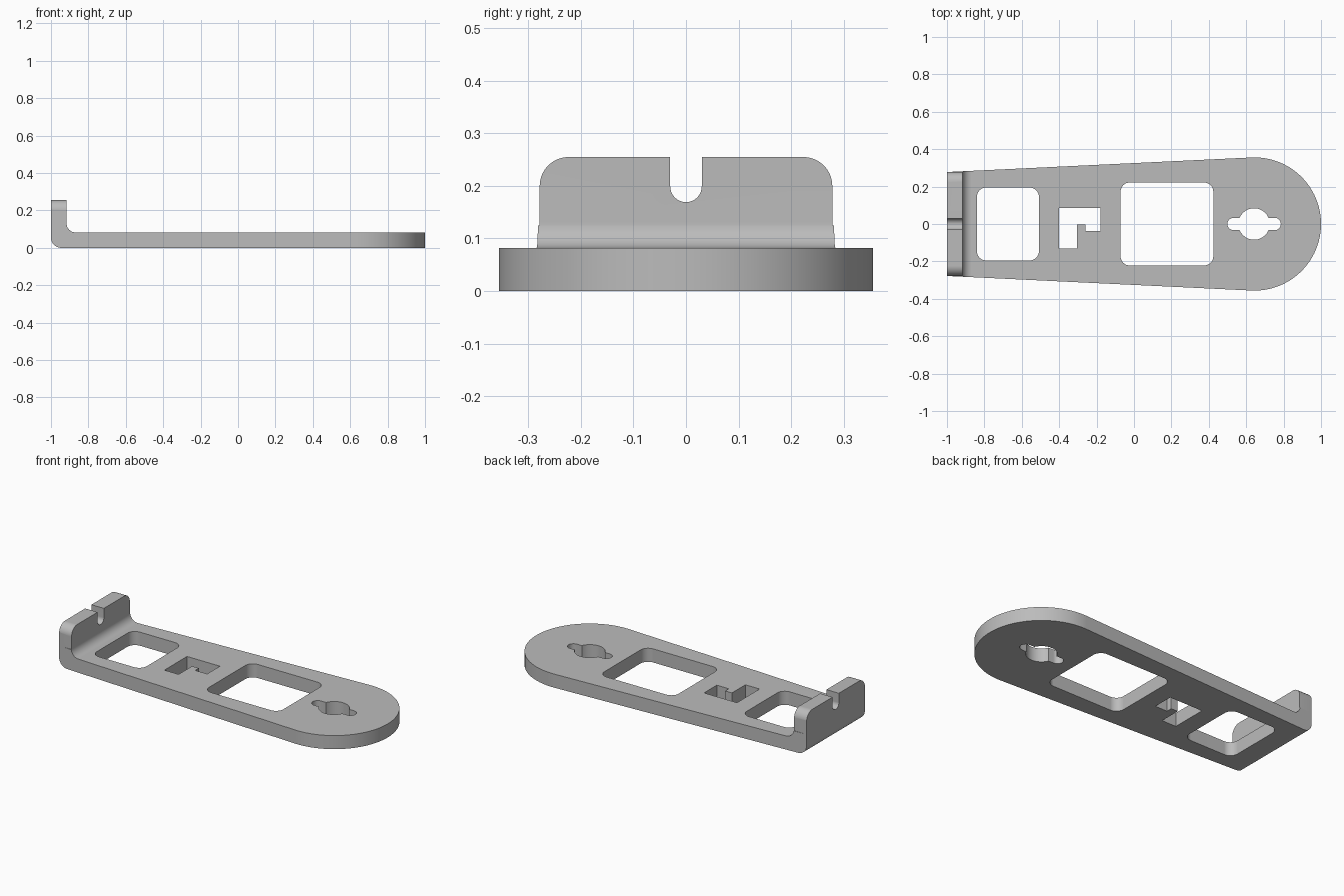
import bpy
from math import sin, cos, asin, radians
from mathutils import Vector

if "Cube" in bpy.data.objects:
    bpy.data.objects.remove(bpy.data.objects["Cube"])

THICK, HEIGHT = 0.082, 0.255
END_X, END_R, TAIL_W = 0.644, 0.356, 0.277

grey = bpy.data.materials.new("plain grey")
grey.use_nodes = True
grey.diffuse_color = (0.5, 0.5, 0.5, 1)
grey.node_tree.nodes["Principled BSDF"].inputs["Base Color"].default_value = (0.5, 0.5, 0.5, 1)


def arc(cx, cy, r, start, end, n=10):
    angles = [radians(start + (end - start) * i / n) for i in range(n + 1)]
    return [(cx + r * cos(a), cy + r * sin(a)) for a in angles]


def rounded_rect(x0, x1, half, r):
    return (arc(x1 - r, half - r, r, 0, 90) + arc(x0 + r, half - r, r, 90, 180)
            + arc(x0 + r, r - half, r, 180, 270) + arc(x1 - r, r - half, r, 270, 360))


def prism(name, outline, axis, low, high):
    """Extrude a closed 2D outline along the given axis."""
    place = {"x": lambda a, b, d: (d, a, b),
             "y": lambda a, b, d: (a, d, b),
             "z": lambda a, b, d: (a, b, d)}[axis]
    n = len(outline)
    verts = [place(a, b, d) for d in (low, high) for a, b in outline]
    faces = [list(range(n))[::-1], list(range(n, 2 * n))]
    faces += [(i, (i + 1) % n, n + (i + 1) % n, n + i) for i in range(n)]
    if axis == "y":
        faces = [tuple(reversed(f)) for f in faces]
    mesh = bpy.data.meshes.new(name)
    mesh.from_pydata(verts, [], faces)
    ob = bpy.data.objects.new(name, mesh)
    bpy.context.collection.objects.link(ob)
    return ob


def combine(target, tool, operation):
    bpy.context.view_layer.objects.active = target
    mod = target.modifiers.new(operation, "BOOLEAN")
    mod.operation, mod.solver, mod.object = operation, "EXACT", tool
    bpy.ops.object.modifier_apply(modifier=mod.name)
    bpy.data.objects.remove(tool)


# Bent strip: flat plate with a short upright lip, rounded at the bend
lip_x, bend, fillet = -0.917, 0.055, 0.05
side = [(1.1, 0), (1.1, THICK)]
side += arc(lip_x + fillet, THICK + fillet, fillet, 270, 180)
side += [(lip_x, HEIGHT), (-1, HEIGHT)]
side += arc(-1 + bend, bend, bend, 180, 270)
bracket = prism("bracket", side[::-1], "y", -0.5, 0.5)

# Tapered outline with a round end
tilt = 90 + asin((END_R - TAIL_W) / (1 + END_X)) * 57.3
plan = arc(END_X, 0, END_R, -tilt, tilt, 64) + [(-1.02, TAIL_W), (-1.02, -TAIL_W)]
combine(bracket, prism("outline", plan, "z", -0.1, 0.5), "INTERSECT")

# Rounded upper corners of the lip
w, r = 0.2785, 0.055
right = [(0.45, -0.1), (0.45, 0.125), (w, 0.125)] + arc(w - r, HEIGHT - r, r, 0, 90)
front = right + [(-y, z) for y, z in reversed(right)]
combine(bracket, prism("lip_corners", front, "x", -1.2, 1.2), "INTERSECT")

# Windows, keyed slot and round hole with side slots
latch = [(-0.4, 0.085), (-0.4, -0.131), (-0.305, -0.131), (-0.305, -0.002),
         (-0.26, -0.002), (-0.26, -0.037), (-0.18, -0.037), (-0.18, 0.085)]
slot, hole_r, ear = 0.033, 0.084, 0.11
a = asin(slot / hole_r) * 57.3
keyhole = (arc(0.642 + ear, 0, slot, -90, 90) + arc(0.642, 0, hole_r, a, 180 - a, 20)
           + arc(0.642 - ear, 0, slot, 90, 270) + arc(0.642, 0, hole_r, 180 + a, 360 - a, 20))
for shape in (rounded_rect(-0.84, -0.508, 0.195, 0.05),
              rounded_rect(-0.072, 0.424, 0.222, 0.05), latch, keyhole):
    combine(bracket, prism("opening", shape, "z", -0.1, 0.2), "DIFFERENCE")

# Notch in the lip
notch = arc(0, 0.199, 0.03, 180, 360, 16) + [(0.03, 0.4), (-0.03, 0.4)]
combine(bracket, prism("notch", notch, "x", -1.2, -0.8), "DIFFERENCE")

# Colour and shading
bracket.data.materials.clear()
bracket.data.materials.append(grey)
for poly in bracket.data.polygons:
    poly.material_index = 0
bpy.ops.object.select_all(action="DESELECT")
bracket.select_set(True)
bpy.context.view_layer.objects.active = bracket
bpy.ops.object.shade_smooth_by_angle(angle=radians(30))
weighted = bracket.modifiers.new("even normals", "WEIGHTED_NORMAL")
weighted.keep_sharp = True
